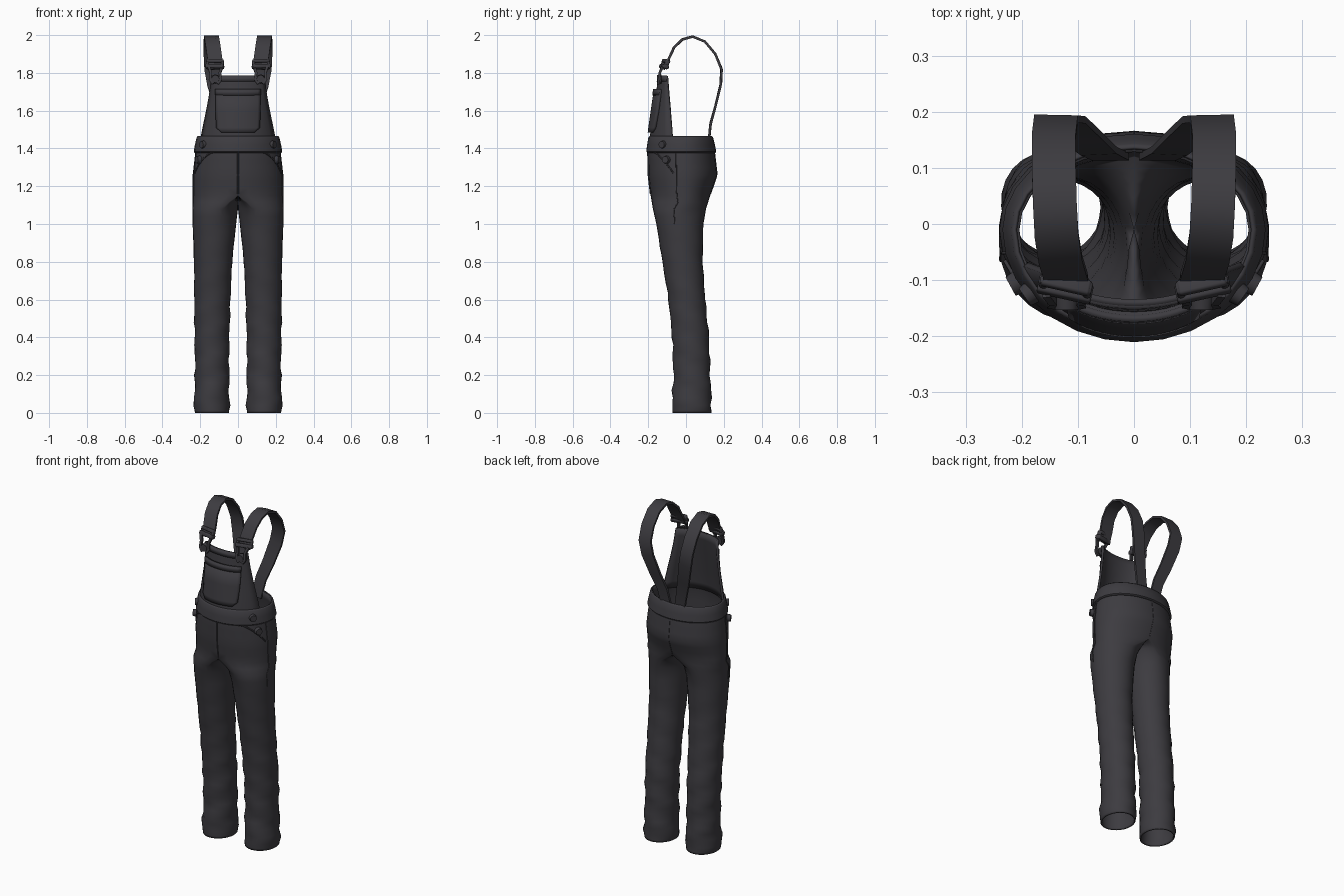
import bpy, bmesh, math
from mathutils import Vector, Matrix

cube = bpy.data.objects.get("Cube")
if cube:
    bpy.data.objects.remove(cube)

fabric = bpy.data.materials.new("charcoal fabric")
fabric.use_nodes = True
COLOUR = (0.046, 0.044, 0.051, 1)
fabric.diffuse_color = COLOUR
fabric.node_tree.nodes["Principled BSDF"].inputs["Base Color"].default_value = COLOUR


def finish(name, verts, faces, solid=0, mirror=False, angle=50):
    me = bpy.data.meshes.new(name)
    me.from_pydata([tuple(v) for v in verts], [], faces)
    ob = bpy.data.objects.new(name, me)
    bpy.context.collection.objects.link(ob)
    me.materials.append(fabric)
    if mirror:
        m = ob.modifiers.new("mirror", "MIRROR")
        m.use_clip = True
        m.merge_threshold = 0.0005
    if solid:
        m = ob.modifiers.new("thickness", "SOLIDIFY")
        m.thickness = solid
        m.offset = -1
    bpy.ops.object.select_all(action="DESELECT")
    bpy.context.view_layer.objects.active = ob
    ob.select_set(True)
    bpy.ops.object.shade_smooth_by_angle(angle=math.radians(angle))
    return ob


def grid_faces(rows, cols, closed=False):
    return [(r * cols + c, r * cols + (c + 1) % cols,
             (r + 1) * cols + (c + 1) % cols, (r + 1) * cols + c)
            for r in range(rows - 1) for c in range(cols if closed else cols - 1)]


def lerp_table(table, z):
    for a, b in zip(table, table[1:]):
        if z <= b[0]:
            t = max(0, (z - a[0]) / (b[0] - a[0]))
            return [p + (q - p) * t for p, q in zip(a[1:], b[1:])]
    return table[-1][1:]


# Half outline by height: z, inner x, middle x, outer x, front y, back y
BODY = [
    (0.00, 0.048, 0.140, 0.228, -0.072, 0.134),
    (0.04, 0.046, 0.140, 0.234, -0.074, 0.136),
    (0.20, 0.047, 0.140, 0.227, -0.066, 0.128),
    (0.40, 0.046, 0.138, 0.230, -0.073, 0.122),
    (0.60, 0.040, 0.134, 0.232, -0.093, 0.102),
    (0.80, 0.031, 0.130, 0.233, -0.125, 0.088),
    (1.00, 0.010, 0.122, 0.240, -0.157, 0.092),
    (1.08, 0.000, 0.100, 0.241, -0.175, 0.106),
    (1.15, 0.000, 0.000, 0.241, -0.187, 0.128),
    (1.26, 0.000, 0.000, 0.240, -0.200, 0.166),
    (1.38, 0.000, 0.000, 0.226, -0.202, 0.152),
    (1.46, 0.000, 0.000, 0.212, -0.192, 0.136),
]


def body_point(z, ang, off=0.0):
    xi, xc, xo, yf, yb = lerp_table(BODY, z)
    c, s = math.cos(ang), math.sin(ang)
    x = xc + c * ((xo - xc) if c > 0 else (xc - xi))
    cy = (yf + yb) / 2 if xc > 0.09 else -0.01 + 0.1 * xc
    y = cy + s * ((yb - cy) if s > 0 else (cy - yf))
    # cloth folds, strongest low on the legs
    amp = 0.0045 * max(0.0, 1 - z / 1.1) if z > 0.03 else 0
    k = off + amp * (math.sin(41 * z + 2 * ang) + 0.7 * math.sin(67 * z - 3 * ang + 1))
    if x > 1e-5:
        x += k * c
    else:
        x = 0.0
    return Vector((x, y + k * s, z))


# Trousers: half shell mirrored, with the seam wall left open above the crotch
SEG = 28
levels = [0, 0.012, 0.04] + [0.04 * i for i in range(2, 27)] + \
         [1.08, 1.115, 1.15, 1.19, 1.23, 1.26, 1.30, 1.34, 1.38, 1.42, 1.46]
verts = [body_point(z, -math.pi / 2 + 2 * math.pi * i / SEG) for z in levels for i in range(SEG)]
faces = [f for f in grid_faces(len(levels), SEG, True) if max(verts[i].x for i in f) > 1e-4]
trousers = finish("trousers", verts, faces, 0.008, True, 70)
bm = bmesh.new()
bm.from_mesh(trousers.data)
bmesh.ops.delete(bm, geom=[v for v in bm.verts if not v.link_faces], context="VERTS")
bm.to_mesh(trousers.data)
bm.free()

# Waistband
half = [-math.pi / 2 + math.pi * i / 14 for i in range(15)]
rows = [(1.375, 0.001), (1.383, 0.009), (1.42, 0.009), (1.458, 0.007), (1.465, 0.001)]
verts = [body_point(z, a, o) for z, o in rows for a in half]
finish("waistband", verts, grid_faces(len(rows), len(half)), 0.006, True)

# Bib: z, half width, front y, edge y
BIB = [(1.42, 0.205, -0.196, -0.072), (1.50, 0.190, -0.187, -0.078),
       (1.62, 0.165, -0.170, -0.088), (1.70, 0.151, -0.158, -0.096),
       (1.785, 0.142, -0.146, -0.104)]


def bib_point(x, z, off=0.0):
    w, front, edge = lerp_table(BIB, z)
    u = min(1.0, abs(x) / w)
    s = (math.sqrt(1 - (0.93 * u) ** 2) - 0.367) / 0.633
    return Vector((x, edge + (front - edge) * s - off, z))


def bib_patch(name, rows, off, solid, n=16):
    vs = []
    for z, w in rows:
        vs += [bib_point(w * (2 * i / n - 1), z, off) for i in range(n + 1)]
    return finish(name, vs, grid_faces(len(rows), n + 1), solid)


zs = [1.42 + 0.365 * i / 9 for i in range(10)]
bib_patch("bib", [(z, lerp_table(BIB, z)[0]) for z in zs], 0, 0.012)
bib_patch("bib_top_hem", [(z, lerp_table(BIB, z)[0]) for z in (1.755, 1.785)], 0.005, 0.012)
bib_patch("bib_pocket", [(1.485, 0.09), (1.51, 0.116), (1.60, 0.12), (1.712, 0.12)], 0.014, 0.015)
bib_patch("bib_pocket_hem", [(1.682, 0.121), (1.714, 0.121)], 0.018, 0.012)


# Ribbons swept along a path with a rectangular section
def ribbon(name, path, widths, thick):
    vs = []
    for i, p in enumerate(path):
        t = (path[min(i + 1, len(path) - 1)] - path[max(i - 1, 0)]).normalized()
        side = Vector((1, 0, 0))
        side = (side - t * side.dot(t)).normalized() * widths[i] / 2
        n = t.cross(side).normalized() * thick / 2
        vs += [p - side - n, p + side - n, p + side + n, p - side + n]
    fs = grid_faces(len(path), 4, True)
    e = len(vs)
    fs += [(3, 2, 1, 0), (e - 4, e - 3, e - 2, e - 1)]
    return finish(name, vs, fs)


def block(name, size, matrix, bevel=0.008, sides=0):
    bm = bmesh.new()
    if sides:
        bmesh.ops.create_cone(bm, cap_ends=True, segments=sides, radius1=size[0],
                              radius2=size[0] * 0.85, depth=size[1], matrix=matrix)
    else:
        bmesh.ops.create_cube(bm, size=1, matrix=matrix @ Matrix.Diagonal((*size, 1)))
        bmesh.ops.bevel(bm, geom=bm.edges[:], offset=bevel, segments=2, affect="EDGES", profile=0.5)
    vs = [v.co.copy() for v in bm.verts]
    fs = [[v.index for v in f.verts] for f in bm.faces]
    bm.free()
    return finish(name, vs, fs)


def seam(name, points, radius=0.004):
    cu = bpy.data.curves.new(name, "CURVE")
    cu.dimensions = "3D"
    cu.bevel_depth = radius
    cu.bevel_resolution = 1
    sp = cu.splines.new("POLY")
    sp.points.add(len(points) - 1)
    for q, p in zip(sp.points, points):
        q.co = (*p, 1)
    ob = bpy.data.objects.new(name, cu)
    bpy.context.collection.objects.link(ob)
    cu.materials.append(fabric)


STRAP = [(0.118, -0.118, 1.82), (0.122, -0.093, 1.87), (0.131, -0.063, 1.935),
         (0.138, -0.02, 1.977), (0.141, 0.035, 1.992), (0.143, 0.10, 1.966),
         (0.143, 0.155, 1.90), (0.139, 0.188, 1.82), (0.124, 0.184, 1.74),
         (0.092, 0.155, 1.62), (0.063, 0.130, 1.53), (0.040, 0.119, 1.42)]

for s, label in ((1, "left"), (-1, "right")):
    flip = lambda p: Vector((p[0] * s, p[1], p[2]))
    # Shoulder strap
    ribbon(label + "_strap", [flip(p) for p in STRAP], [0.078] * 9 + [0.072, 0.066, 0.064], 0.013)
    # Buckle with two bars, a tapered loop and a button
    frame = Matrix.Translation((0.122 * s, -0.112, 1.845)) @ \
        Matrix.Rotation(0.22 * s, 4, "Z") @ Matrix.Rotation(-0.35, 4, "X")
    for nm, x, z, size in (("top_bar", 0, 0.018, (0.088, 0.028, 0.018)),
                           ("slide_bar", 0, -0.012, (0.098, 0.034, 0.022)),
                           ("inner_side", -0.04, 0, (0.014, 0.024, 0.05)),
                           ("outer_side", 0.04, 0, (0.014, 0.024, 0.05))):
        block(f"{label}_buckle_{nm}", size, frame @ Matrix.Translation((x, 0, z)), 0.005)
    for k in (-1, 1):
        ribbon(f"{label}_buckle_loop", [Vector((0.120 * s + k * d, y, z)) for d, y, z in
               ((0.036, -0.124, 1.835), (0.024, -0.139, 1.80), (0.028, -0.143, 1.765),
                (0.012, -0.146, 1.742))], [0.014] * 4, 0.014)
    facing = Matrix.Rotation(math.pi / 2, 4, "X")
    block(label + "_bib_button", (0.024, 0.022),
          Matrix.Translation((0.120 * s, -0.142, 1.768)) @ facing, sides=12)
    # Side buttons
    for z, a in ((1.42, -0.62), (1.34, -0.50)):
        p = flip(body_point(z, a, 0.010))
        out = Vector((math.cos(a) * s, math.sin(a), 0)).to_track_quat("Z", "Y").to_matrix().to_4x4()
        block(label + "_side_button", (0.022, 0.02), Matrix.Translation(p) @ out, sides=12)
    # Hip pocket opening and side seam
    seam(label + "_hip_pocket", [flip(body_point(1.38 - 0.11 * t ** 1.6, -0.98 + 0.68 * t, 0.001))
                                 for t in (i / 8 for i in range(9))])
    seam(label + "_side_seam", [flip(body_point(1.0 + 0.038 * i, -0.22, 0)) for i in range(11)], 0.003)

# Fly and centre back seams
seam("fly_seam", [body_point(1.16 + 0.022 * i, -math.pi / 2) for i in range(11)])
seam("back_seam", [body_point(1.16 + 0.022 * i, math.pi / 2) for i in range(11)], 0.002)
